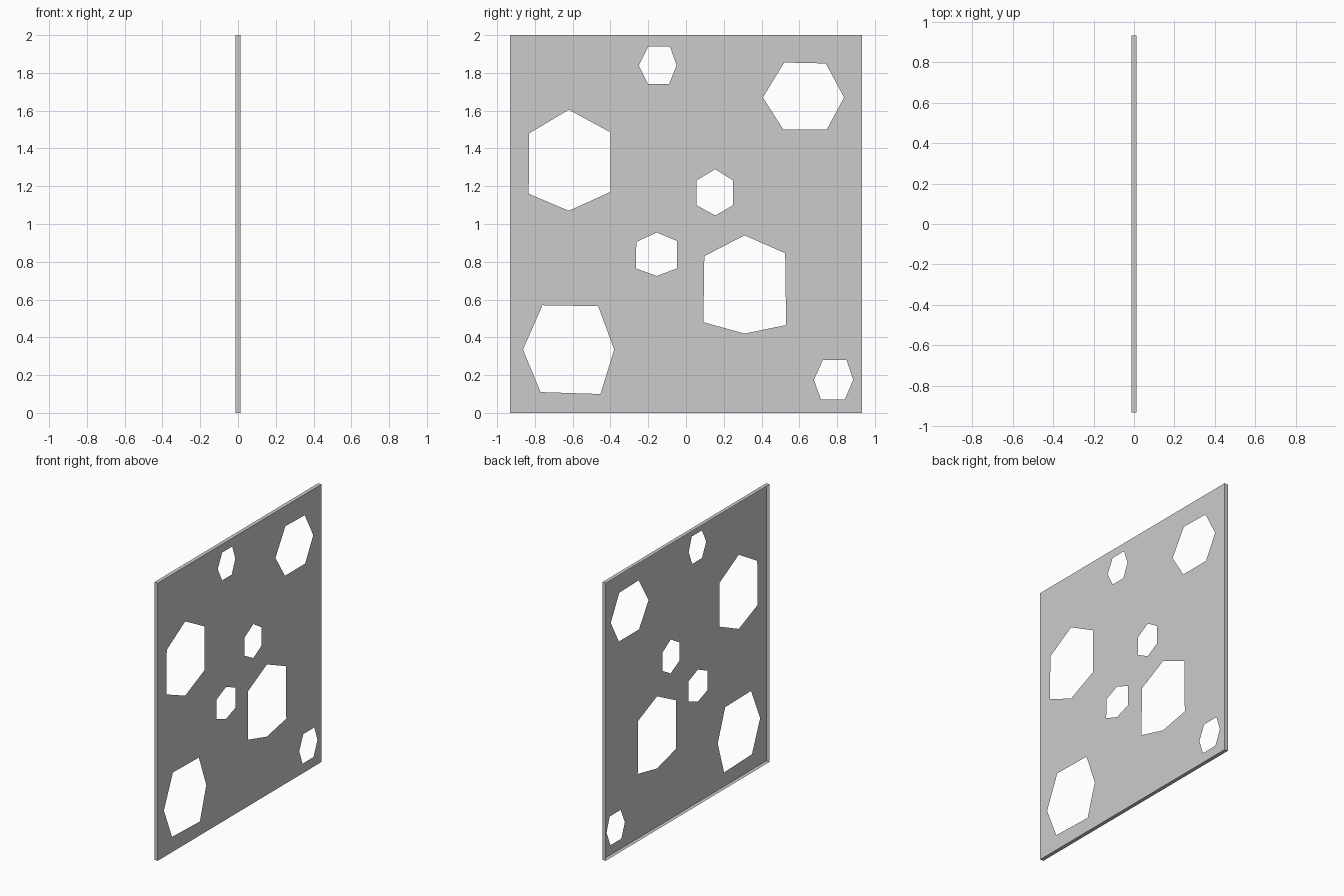
import bpy
from math import radians

if "Cube" in bpy.data.objects:
    bpy.data.objects.remove(bpy.data.objects["Cube"])

HALF_W, HEIGHT, HALF_T = 0.933, 2.0, 0.0135

# Six-sided holes as (y, z) outlines
HOLES = [
    [(-.20, 1.94), (-.085, 1.94), (-.05, 1.84), (-.09, 1.74), (-.20, 1.74), (-.25, 1.84)],
    [(.52, 1.855), (.74, 1.85), (.837, 1.67), (.745, 1.50), (.515, 1.50), (.407, 1.67)],
    [(-.62, 1.605), (-.40, 1.485), (-.40, 1.17), (-.62, 1.07), (-.833, 1.16), (-.83, 1.48)],
    [(.155, 1.29), (.25, 1.23), (.25, 1.10), (.155, 1.045), (.055, 1.10), (.055, 1.23)],
    [(-.155, .955), (-.047, .91), (-.047, .765), (-.155, .725), (-.265, .765), (-.263, .905)],
    [(.31, .94), (.525, .845), (.53, .465), (.31, .42), (.092, .48), (.097, .83)],
    [(-.76, .57), (-.465, .565), (-.38, .335), (-.453, .10), (-.77, .11), (-.863, .335)],
    [(.725, .28), (.85, .28), (.885, .175), (.84, .07), (.715, .07), (.677, .175)],
]
OUTLINE = [(-HALF_W, 0), (HALF_W, 0), (HALF_W, HEIGHT), (-HALF_W, HEIGHT)]

# Perforated face: a filled flat curve, stood up in the y-z plane
curve = bpy.data.curves.new("panel_face", 'CURVE')
curve.dimensions = '2D'
curve.fill_mode = 'BOTH'
for loop in [OUTLINE] + HOLES:
    spline = curve.splines.new('POLY')
    spline.points.add(len(loop) - 1)
    for point, (y, z) in zip(spline.points, loop):
        point.co = (y, z, 0, 1)
    spline.use_cyclic_u = True
face = bpy.data.objects.new("panel_face", curve)
bpy.context.collection.objects.link(face)
face.rotation_euler = (radians(90), 0, radians(90))
face.location.x = HALF_T
bpy.context.view_layer.objects.active = face
face.select_set(True)
bpy.ops.object.convert(target='MESH')

# Shallow rim around the edge, open at the back
verts = [(x, y, z) for x in (-HALF_T, HALF_T) for y, z in OUTLINE]
faces = [(i, (i + 1) % 4, (i + 1) % 4 + 4, i + 4) for i in range(4)]
mesh = bpy.data.meshes.new("panel_rim")
mesh.from_pydata(verts, [], faces)
mesh.update()
rim = bpy.data.objects.new("panel_rim", mesh)
bpy.context.collection.objects.link(rim)
